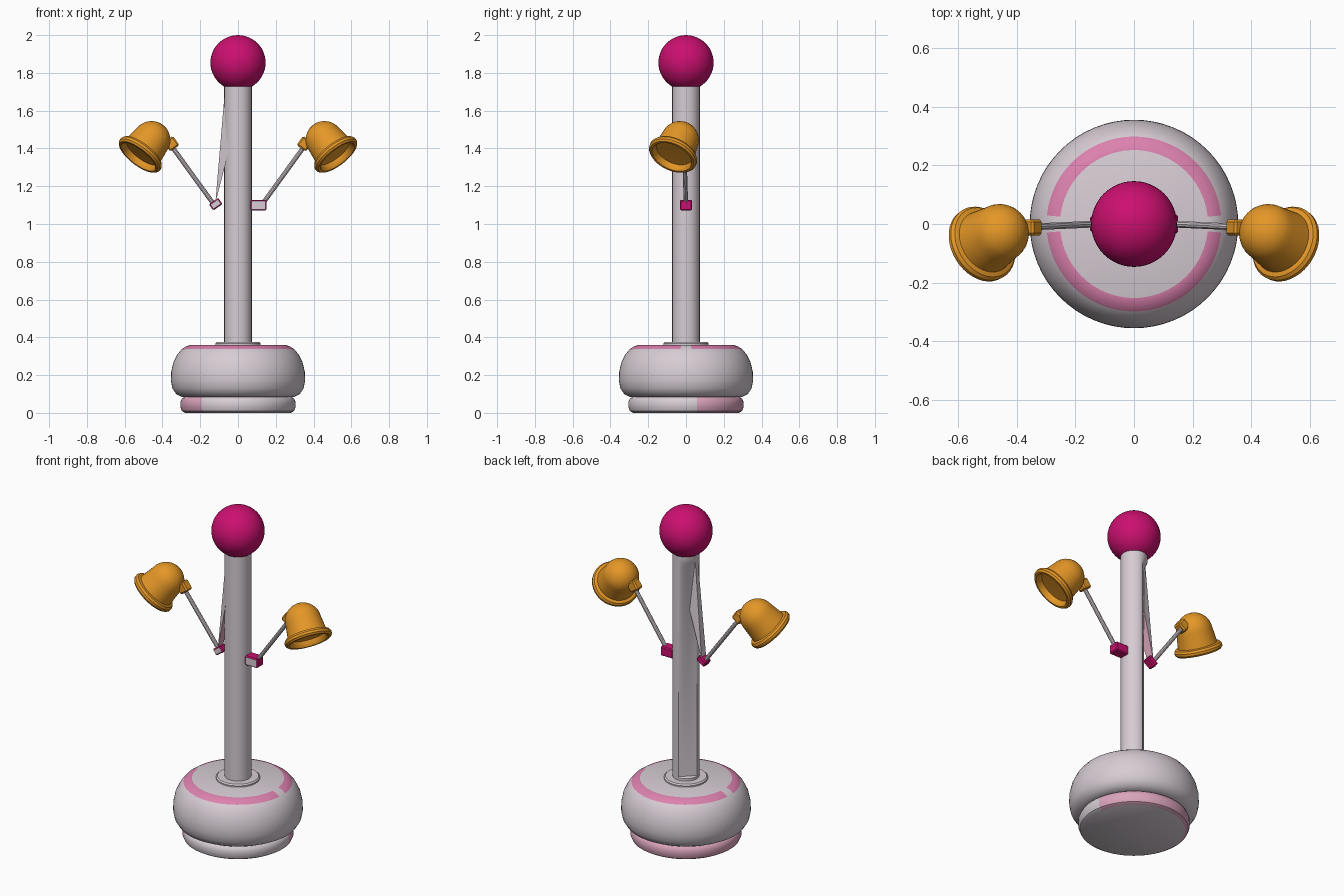
import bpy, bmesh, math
from mathutils import Vector, Matrix

if "Cube" in bpy.data.objects:
    bpy.data.objects.remove(bpy.data.objects["Cube"])


def material(name, rgb):
    m = bpy.data.materials.new(name)
    m.diffuse_color = (*rgb, 1)
    m.use_nodes = True
    m.node_tree.nodes["Principled BSDF"].inputs["Base Color"].default_value = m.diffuse_color
    return m


WHITE = material("warm white", (0.68, 0.61, 0.66))
MAGENTA = material("magenta", (0.60, 0.005, 0.16))
PINK = material("mid pink", (0.72, 0.22, 0.42))
PALE = material("pale pink", (0.70, 0.37, 0.50))
ORANGE = material("orange", (0.78, 0.31, 0.02))


def finish(name, bm, mats, rule=None, angle=35, smooth=True):
    """Turn a bmesh into an object, colouring faces by a rule(centre, normal)."""
    bmesh.ops.remove_doubles(bm, verts=bm.verts, dist=1e-5)
    bmesh.ops.recalc_face_normals(bm, faces=bm.faces)
    bm.normal_update()
    if rule:
        for f in bm.faces:
            f.material_index = rule(f.calc_center_median(), f.normal)
    me = bpy.data.meshes.new(name)
    bm.to_mesh(me)
    bm.free()
    for m in mats:
        me.materials.append(m)
    ob = bpy.data.objects.new(name, me)
    bpy.context.collection.objects.link(ob)
    if smooth:
        bpy.ops.object.select_all(action='DESELECT')
        ob.select_set(True)
        bpy.context.view_layer.objects.active = ob
        bpy.ops.object.shade_smooth_by_angle(angle=math.radians(angle))
    return ob


def lathe(profile, segs):
    """Revolve (radius, z) points around z."""
    bm = bmesh.new()
    vs = [bm.verts.new((r, 0, z)) for r, z in profile]
    es = [bm.edges.new(p) for p in zip(vs, vs[1:])]
    bmesh.ops.spin(bm, geom=vs + es, cent=(0, 0, 0), axis=(0, 0, 1),
                   angle=2 * math.pi, steps=segs, use_duplicate=False)
    bmesh.ops.remove_doubles(bm, verts=bm.verts, dist=1e-5)
    return bm


def box(center, size, rot=None):
    bm = bmesh.new()
    m = Matrix.Translation(center) @ (rot or Matrix()) @ Matrix.Diagonal((*size, 1))
    bmesh.ops.create_cube(bm, size=1, matrix=m)
    return bm


# Lower foot disc, pale pink round the back
def foot_rule(c, n):
    a = math.degrees(math.atan2(c.y, c.x)) % 360
    return 1 if 10 < a < 229 and c.xy.length > 0.28 else 0


finish("foot_disc", lathe([(0, 0), (0.28, 0), (0.297, 0.01), (0.305, 0.03), (0.305, 0.058),
                           (0.297, 0.076), (0.28, 0.087), (0, 0.087)], 64),
       [WHITE, PALE], foot_rule)


# Bulging base with a broken pink ring on its shoulder
def base_rule(c, n):
    return 1 if c.z > 0.335 and 0.25 < c.xy.length < 0.30 and abs(c.y) > 0.02 else 0


finish("base_body", lathe([(0, 0.36), (0.252, 0.36), (0.275, 0.352), (0.298, 0.337),
                           (0.322, 0.308), (0.343, 0.265), (0.354, 0.215), (0.355, 0.17),
                           (0.347, 0.13), (0.328, 0.1), (0.295, 0.083), (0, 0.083)], 64),
       [WHITE, PINK], base_rule)
finish("pole_flange", lathe([(0, 0.35), (0.12, 0.35), (0.12, 0.368), (0.113, 0.375),
                             (0, 0.375)], 48), [WHITE])

# Pole, planed flat along its back left side
R = 0.073
pole = lathe([(0, 0.36), (R, 0.36), (R, 0.39), (R, 0.395), (R, 1.66), (R, 1.69), (R, 1.73),
              (0, 1.73)], 32)
out = Vector((-1, 1, 0)).normalized()
for v in pole.verts:
    if 0.392 < v.co.z < 1.67:
        over = v.co.dot(out) - R * math.cos(math.pi / 4)
        if over > 0:
            v.co -= out * over
finish("pole", pole, [WHITE])

# Ball on top
ball = bmesh.new()
bmesh.ops.create_uvsphere(ball, u_segments=48, v_segments=24, radius=0.146,
                          matrix=Matrix.Translation((0, 0, 1.854)))
finish("top_ball", ball, [MAGENTA])

# Thin brace from the left joint up the pole
brace = bmesh.new()
for p in [(-0.07, 0.012, 1.70), (-0.07, -0.012, 1.70), (-0.12, -0.022, 1.11),
          (-0.12, 0.022, 1.11), (-0.045, -0.058, 1.40), (-0.045, 0.03, 1.40)]:
    brace.verts.new(p)
bmesh.ops.convex_hull(brace, input=brace.verts)
finish("pole_brace", brace, [WHITE, PALE],
       lambda c, n: 1 if c.z < 1.33 and n.z < 0 else 0, smooth=False)

# Bell profile: dome, flared wall, rolled rim, shallow recess
dome = [(0.1 * math.sin(a), -0.1 * math.cos(a))
        for a in [i * math.pi / 16 for i in range(9)]]
bell_profile = dome + [(0.11, 0.082), (0.126, 0.086), (0.134, 0.098), (0.133, 0.112),
                       (0.124, 0.122), (0.112, 0.122), (0.104, 0.112), (0.1, 0.088), (0, 0.084)]

for side, s in (("right", 1), ("left", -1)):
    # Joint block: white in front, magenta elsewhere
    if s > 0:
        joint = box((0.108, 0, 1.1), (0.085, 0.064, 0.056))
    else:
        joint = box((-0.118, 0, 1.105), (0.06, 0.05, 0.04),
                    Matrix.Rotation(math.radians(-35), 4, 'Y'))
    bmesh.ops.bevel(joint, geom=joint.edges[:], offset=0.006, segments=1, affect='EDGES')
    finish(side + "_joint", joint, [MAGENTA, WHITE],
           lambda c, n: 1 if n.y < -0.9 else 0, smooth=False)

    # Slim arm
    a, b = Vector((0.125 * s, 0, 1.1)), Vector((0.35 * s, -0.01, 1.41))
    d = b - a
    turn = d.to_track_quat('Z', 'Y').to_matrix().to_4x4()
    arm = bmesh.new()
    bmesh.ops.create_cone(arm, cap_ends=True, segments=10, radius1=0.012, radius2=0.012,
                          depth=d.length, matrix=Matrix.Translation((a + b) / 2) @ turn)
    finish(side + "_arm", arm, [WHITE])

    # Socket between arm and bell
    socket = box((0.352 * s, -0.012, 1.425), (0.06, 0.055, 0.06),
                 Matrix.Rotation(math.radians(35 * s), 4, 'Y'))
    bmesh.ops.bevel(socket, geom=socket.edges[:], offset=0.008, segments=1, affect='EDGES')
    finish(side + "_socket", socket, [ORANGE], smooth=False)

    # Bell shade tipped outward, forward and down
    axis = Vector((0.57 * s, -0.35, -0.74))
    bell = lathe(bell_profile, 40)
    bell.transform(Matrix.Translation((0.458 * s, -0.032, 1.445))
                   @ axis.to_track_quat('Z', 'Y').to_matrix().to_4x4())
    finish(side + "_bell_shade", bell, [ORANGE])
